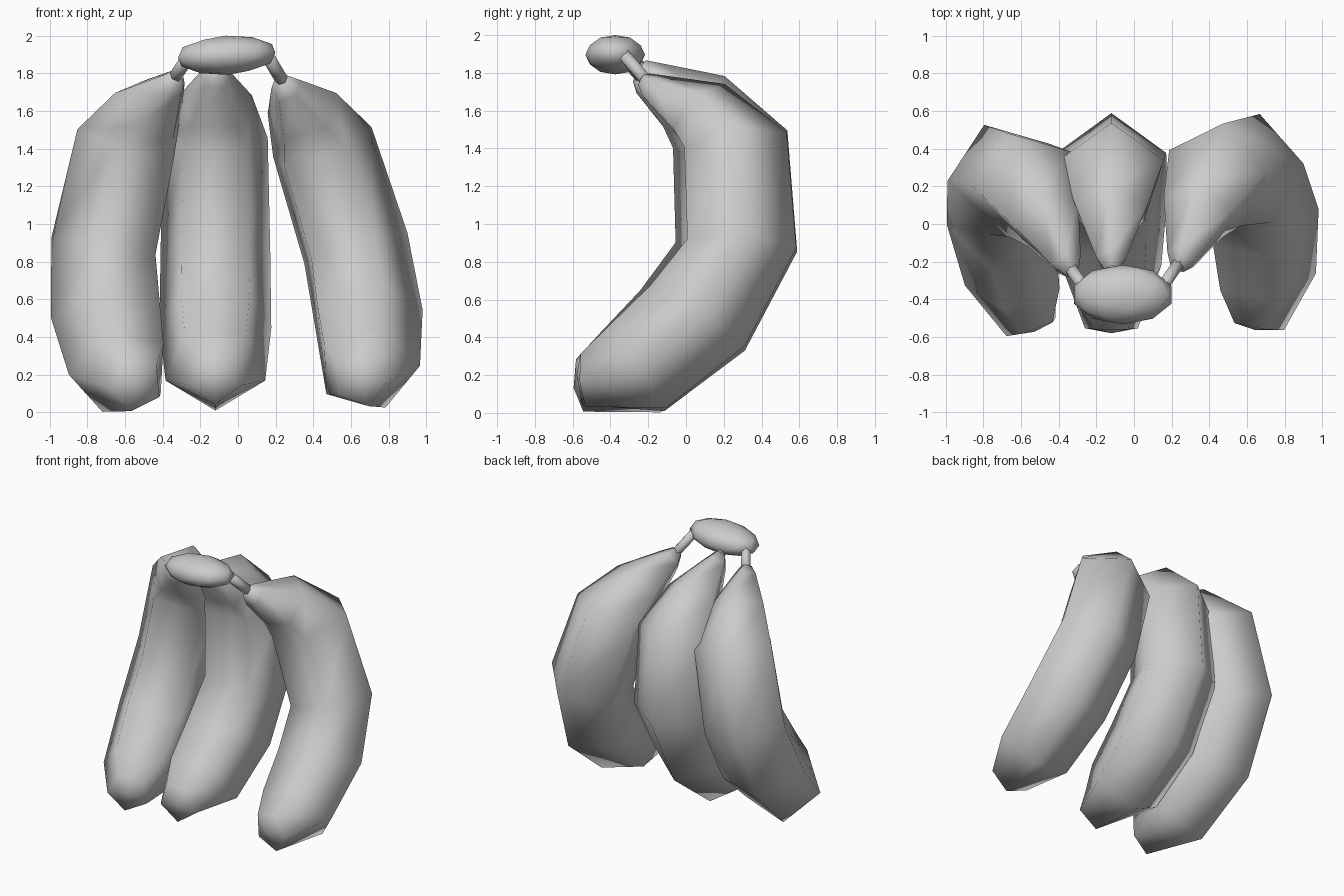
import bpy, bmesh
from math import radians, sin, cos, pi
from mathutils import Matrix, Vector

if "Cube" in bpy.data.objects:
    bpy.data.objects.remove(bpy.data.objects["Cube"])

# Shared fruit profile, side view: y, z, radius, direction of the back ridge (degrees)
RINGS = [(-.24, 1.83, .045, 55), (-.19, 1.785, .085, 52), (.06, 1.64, .203, 45),
         (.25, 1.44, .292, 11), (.283, .87, .306, -3), (.05, .50, .312, -33),
         (-.27, .24, .278, -56), (-.555, .19, .148, -88)]
TIP = Vector((0, -.58, .20))
NECK = Vector((0, -.20, 1.80))
SIDES = 5


def finish(bm, name):
    bmesh.ops.recalc_face_normals(bm, faces=bm.faces)
    for f in bm.faces:
        f.smooth = True
    me = bpy.data.meshes.new(name)
    bm.to_mesh(me)
    bm.free()
    ob = bpy.data.objects.new(name, me)
    bpy.context.collection.objects.link(ob)
    return ob


def banana(name, pivot, turn, lean):
    # Five-sided tube swept through the profile, then turned and leaned about its neck
    bm = bmesh.new()
    loops = []
    for y, z, r, a in RINGS:
        n = Vector((0, cos(radians(a)), sin(radians(a))))
        c = Vector((0, y, z))
        loops.append([bm.verts.new(c + r * (n * cos(2 * pi * i / SIDES)
                      + Vector((1, 0, 0)) * sin(2 * pi * i / SIDES))) for i in range(SIDES)])
    for lo, hi in zip(loops, loops[1:]):
        for i in range(SIDES):
            j = (i + 1) % SIDES
            bm.faces.new((lo[i], lo[j], hi[j], hi[i]))
    tip = bm.verts.new(TIP)
    for i in range(SIDES):
        bm.faces.new((loops[-1][i], loops[-1][(i + 1) % SIDES], tip))
    bm.faces.new(loops[0])
    m = (Matrix.Translation(pivot) @ Matrix.Rotation(radians(-lean), 4, 'Y')
         @ Matrix.Rotation(radians(turn), 4, 'Z') @ Matrix.Translation(-NECK))
    bm.transform(m)
    return finish(bm, name)


def stem(name, a, b, r=.036):
    a, b = Vector(a), Vector(b)
    d = b - a
    bm = bmesh.new()
    bmesh.ops.create_cone(bm, cap_ends=True, segments=6, radius1=r, radius2=r, depth=d.length)
    bm.transform(Matrix.Translation((a + b) / 2) @ d.to_track_quat('Z', 'Y').to_matrix().to_4x4())
    return finish(bm, name)


# Three fruits with their stems
for side, pivot, turn, lean, top in [
        ("left", (-.35, -.215, 1.755), 20, -11, (-.25, -.36, 1.91)),
        ("middle", (-.12, -.20, 1.80), 0, 0, (-.10, -.36, 1.91)),
        ("right", (.25, -.19, 1.735), -11, 16.8, (.14, -.35, 1.92))]:
    pivot = Vector(pivot)
    banana(side + "_banana", pivot, turn, lean)
    stem(side + "_stem", pivot, top)

# Crown joining the stems
bm = bmesh.new()
bmesh.ops.create_icosphere(bm, subdivisions=2, radius=1)
bm.transform(Matrix.Translation((-.06, -.375, 1.896)) @ Matrix.Rotation(radians(-3), 4, 'Y')
             @ Matrix.Diagonal((.272, .158, .104, 1)))
finish(bm, "crown")
